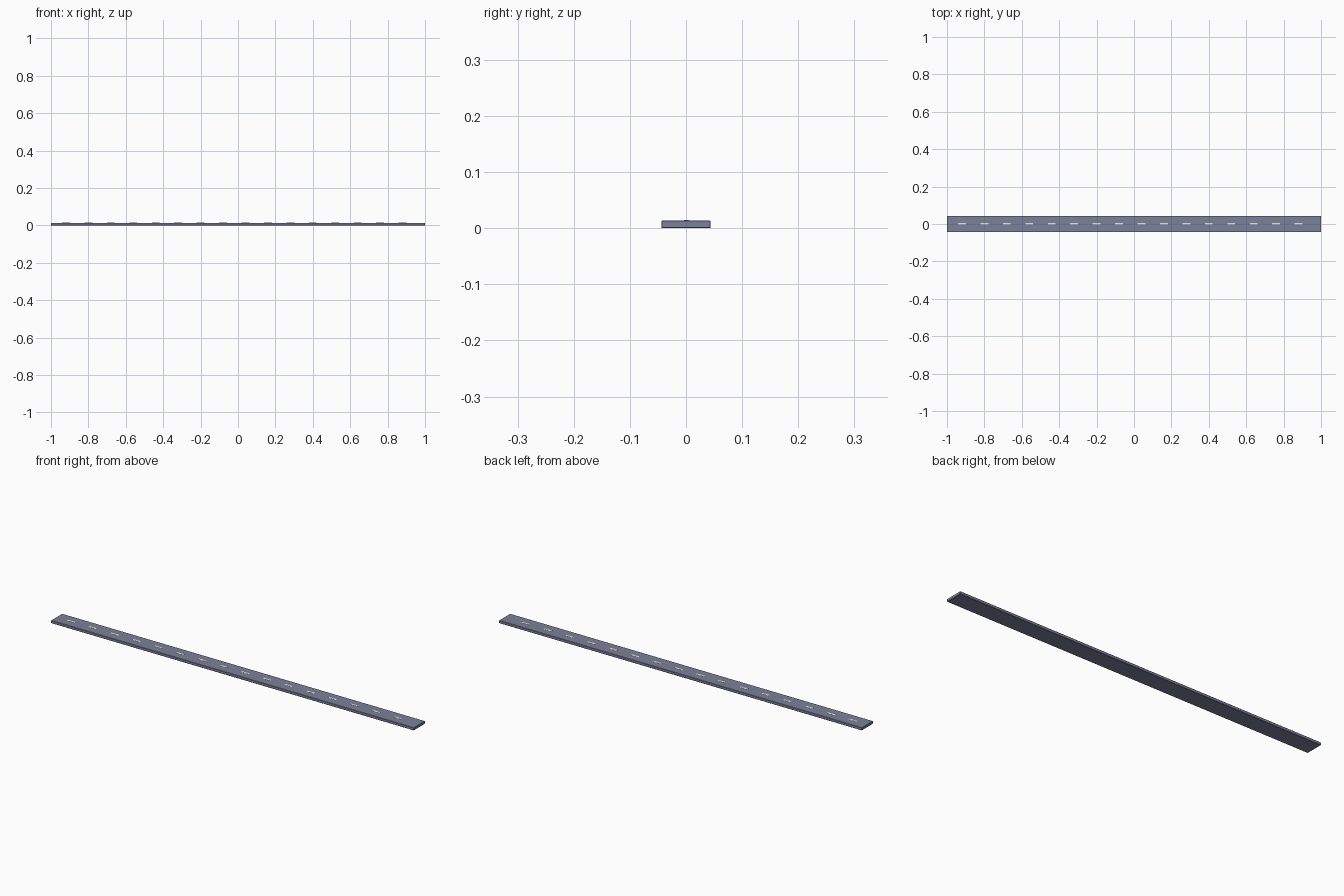
import bpy, bmesh

if "Cube" in bpy.data.objects:
    bpy.data.objects.remove(bpy.data.objects["Cube"])

LENGTH, WIDTH, HEIGHT = 2.0, 0.088, 0.014


def material(name, rgb):
    mat = bpy.data.materials.new(name)
    mat.diffuse_color = (*rgb, 1)
    mat.use_nodes = True
    mat.node_tree.nodes["Principled BSDF"].inputs["Base Color"].default_value = mat.diffuse_color
    return mat


def box(name, center, size, mat):
    bm = bmesh.new()
    bmesh.ops.create_cube(bm, size=1)
    bmesh.ops.scale(bm, vec=size, verts=bm.verts)
    bmesh.ops.translate(bm, vec=center, verts=bm.verts)
    mesh = bpy.data.meshes.new(name)
    bm.to_mesh(mesh)
    bm.free()
    mesh.materials.append(mat)
    obj = bpy.data.objects.new(name, mesh)
    bpy.context.collection.objects.link(obj)
    return obj


asphalt = material("blue_grey", (0.20, 0.22, 0.32))
paint = material("pale_paint", (0.85, 0.82, 0.6))

# Long flat deck with slightly chamfered edges
deck = box("road_deck", (0, 0, HEIGHT / 2), (LENGTH, WIDTH, HEIGHT), asphalt)
chamfer = deck.modifiers.new("chamfer", 'BEVEL')
chamfer.width = 0.0015
chamfer.segments = 1

# Row of pale centre dashes
dash = box("centre_dashes", (-0.92, 0.001, HEIGHT), (0.042, 0.009, 0.001), paint)
row = dash.modifiers.new("row", 'ARRAY')
row.count = 16
row.use_relative_offset = False
row.use_constant_offset = True
row.constant_offset_displace = (0.12, 0, 0)
